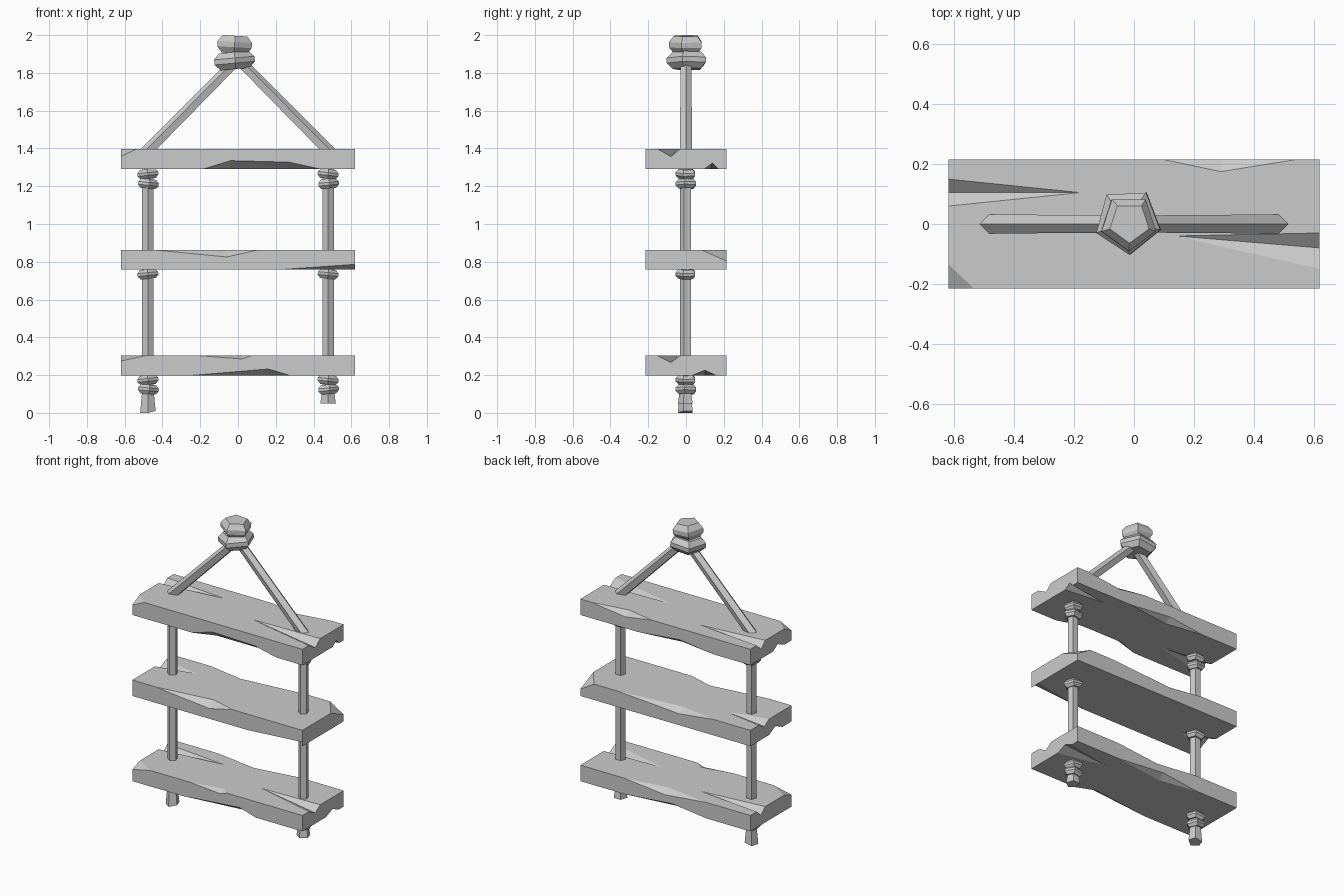
import bpy, bmesh, math
from mathutils import Vector, Matrix

if "Cube" in bpy.data.objects:
    bpy.data.objects.remove(bpy.data.objects["Cube"])

grey = bpy.data.materials.new("plain grey")
grey.diffuse_color = (0.6, 0.6, 0.6, 1)
grey.use_nodes = True
grey.node_tree.nodes["Principled BSDF"].inputs["Base Color"].default_value = grey.diffuse_color
X, Y, H = 0.62, 0.215, 0.0525      # plank half sizes


def make_object(name, bm):
    bmesh.ops.recalc_face_normals(bm, faces=bm.faces)
    me = bpy.data.meshes.new(name)
    bm.to_mesh(me)
    bm.free()
    me.materials.append(grey)
    ob = bpy.data.objects.new(name, me)
    bpy.context.collection.objects.link(ob)
    return ob


def loft(bm, rings, mat, sides=5):
    """Faceted solid through (z, radius) rings, one corner facing -y."""
    loops = []
    for z, r in rings:
        ang = [-math.pi / 2 + 2 * math.pi * i / sides for i in range(sides)]
        loops.append([bm.verts.new(mat @ Vector((r * math.cos(a), r * math.sin(a), z))) for a in ang])
    for a, b in zip(loops, loops[1:]):
        for i in range(sides):
            j = (i + 1) % sides
            bm.faces.new((a[i], a[j], b[j], b[i]))
    bm.faces.new(loops[0][::-1])
    bm.faces.new(loops[-1])


# Wood damage: each returns points on the plank surface plus an outward direction
def edge_chip(sy, sz, x0, x1, cuts):
    pts = [(x0, sy * Y, sz * H), (x1, sy * Y, sz * H)]
    for x, drop, depth in cuts:
        pts += [(x, sy * Y, sz * (H - drop)), (x, sy * (Y - depth), sz * H)]
    return pts, (0, sy, sz)


def corner_chip(sx, sy, sz, lx, ly, drop):
    return [(sx * (X - lx), sy * Y, sz * H), (sx * X, sy * (Y - ly), sz * H),
            (sx * X, sy * Y, sz * (H - drop))], (sx, sy, sz)


def groove(sx, sz, y0, yd, y1, drop, tip_x, tip_y):
    return [(sx * X, y0, sz * H), (sx * X, y1, sz * H), (sx * X, yd, sz * (H - drop)),
            (tip_x, tip_y, sz * H)], (sx, 0, sz)


def plank(name, z, chips):
    bm = bmesh.new()
    bmesh.ops.create_cube(bm, size=1, matrix=Matrix.Diagonal((2 * X, 2 * Y, 2 * H, 1)))
    ob = make_object(name, bm)
    cut = bmesh.new()
    for pts, out in chips:
        pts = [Vector(p) for p in pts]
        pts.append(sum(pts, Vector()) / len(pts) + Vector(out) * 0.12)
        vs = [cut.verts.new(p) for p in pts]
        bmesh.ops.convex_hull(cut, input=vs)
    cutter = make_object(name + "_cutter", cut)
    cutter.hide_render = True
    mod = ob.modifiers.new("chips", 'BOOLEAN')
    mod.operation, mod.solver, mod.object = 'DIFFERENCE', 'EXACT', cutter
    dg = bpy.context.evaluated_depsgraph_get()
    me = bpy.data.meshes.new_from_object(ob.evaluated_get(dg))
    ob.modifiers.clear()
    ob.data = me
    bpy.data.objects.remove(cutter)
    ob.location.z = z


# Planks
plank("top_plank", 1.345, [
    groove(-1, 1, 0.06, 0.105, 0.15, 0.04, -0.18, 0.105),
    groove(1, 1, -0.15, -0.08, -0.03, 0.04, 0.14, -0.04),
    groove(1, -1, 0.10, 0.14, 0.17, 0.03, 0.35, 0.13),
    groove(-1, -1, -0.14, -0.07, -0.02, 0.03, -0.25, -0.06),
    corner_chip(-1, -1, 1, 0.085, 0.08, 0.04),
    edge_chip(1, 1, 0.10, 0.54, [(0.29, 0.03, 0.04)]),
    edge_chip(-1, -1, -0.18, 0.43, [(-0.04, 0.043, 0.05), (0.27, 0.035, 0.05)]),
    edge_chip(1, -1, -0.35, 0.2, [(-0.1, 0.03, 0.04)]),
])
plank("middle_plank", 0.811, [
    edge_chip(-1, 1, -0.45, 0.11, [(-0.06, 0.038, 0.05)]),
    corner_chip(1, -1, -1, 0.40, 0.07, 0.028),
    corner_chip(1, 1, 1, 0.10, 0.135, 0.06),
    edge_chip(1, 1, -0.35, 0.35, [(-0.1, 0.03, 0.045)]),
    groove(-1, 1, 0.02, 0.07, 0.13, 0.03, -0.35, 0.08),
    groove(-1, -1, -0.12, -0.05, 0.02, 0.035, -0.4, -0.05),
])
plank("bottom_plank", 0.25, [
    groove(-1, 1, 0.06, 0.105, 0.15, 0.04, -0.18, 0.105),
    groove(1, 1, -0.15, -0.08, -0.03, 0.035, 0.2, -0.04),
    groove(1, -1, 0.03, 0.10, 0.16, 0.028, 0.3, 0.1),
    corner_chip(-1, -1, 1, 0.13, 0.08, 0.028),
    edge_chip(-1, 1, -0.20, 0.07, [(0.02, 0.017, 0.04)]),
    edge_chip(1, 1, -0.30, 0.30, [(0.0, 0.03, 0.045)]),
    edge_chip(-1, -1, -0.26, 0.28, [(0.16, 0.035, 0.05)]),
    edge_chip(1, -1, -0.3, 0.3, [(-0.05, 0.03, 0.045)]),
])


# Knots: stacks of tilted faceted lumps
def knot(name, lumps):
    bm = bmesh.new()
    for x, y, z, r, h, tilt, turn in lumps:
        mat = (Matrix.Translation((x, y, z)) @ Matrix.Rotation(tilt, 4, 'Y')
               @ Matrix.Rotation(turn, 4, 'Z'))
        loft(bm, [(-h / 2, r * 0.72), (-h * 0.15, r), (h * 0.15, r), (h / 2, r * 0.72)], mat)
    make_object(name, bm)


knot("top_knot", [(-0.02, 0.01, 1.865, 0.113, 0.09, -0.09, 0.05),
                  (-0.018, 0.005, 1.95, 0.096, 0.093, 0.06, 0.0)])

for side, s, foot in (("left", -1, 0.01), ("right", 1, 0.05)):
    x = 0.477 * s
    # Hanging rope with a flared, frayed end
    bm = bmesh.new()
    loft(bm, [(foot, 0.043), (0.14, 0.03), (0.3, 0.032), (1.36, 0.032)], Matrix.Translation((x, 0, 0)))
    for v in bm.verts:
        if v.co.z < foot + 0.005:
            v.co.z += -0.01 if s < 0 and v.co.x < x + 0.01 else 0.0
    make_object(side + "_rope", bm)

    # Sloping rope up to the top knot, ridge facing up
    a, b = Vector((0.5 * s, 0, 1.365)), Vector((0.01 * s, 0, 1.86))
    axis = (b - a).normalized()
    up = Vector((-axis.z * -s, 0, axis.x * -s)).normalized()
    if up.z < 0:
        up = -up
    ridge = -up
    mat = Matrix((ridge.cross(axis) * -1, -up * 1, axis)).transposed().to_4x4()
    bm = bmesh.new()
    loft(bm, [(0, 0.034), ((b - a).length, 0.03)], Matrix.Translation(a) @ mat)
    make_object(side + "_sloping_rope", bm)

    # Small knots under each plank
    for level, zs in (("top", (1.265, 1.213)), ("middle", (0.735,)), ("bottom", (0.175, 0.125))):
        knot(f"{side}_{level}_knot",
             [(x, 0.002, z, 0.058, 0.05, 0.1 * s * (-1) ** i, 0.15 * i) for i, z in enumerate(zs)])
